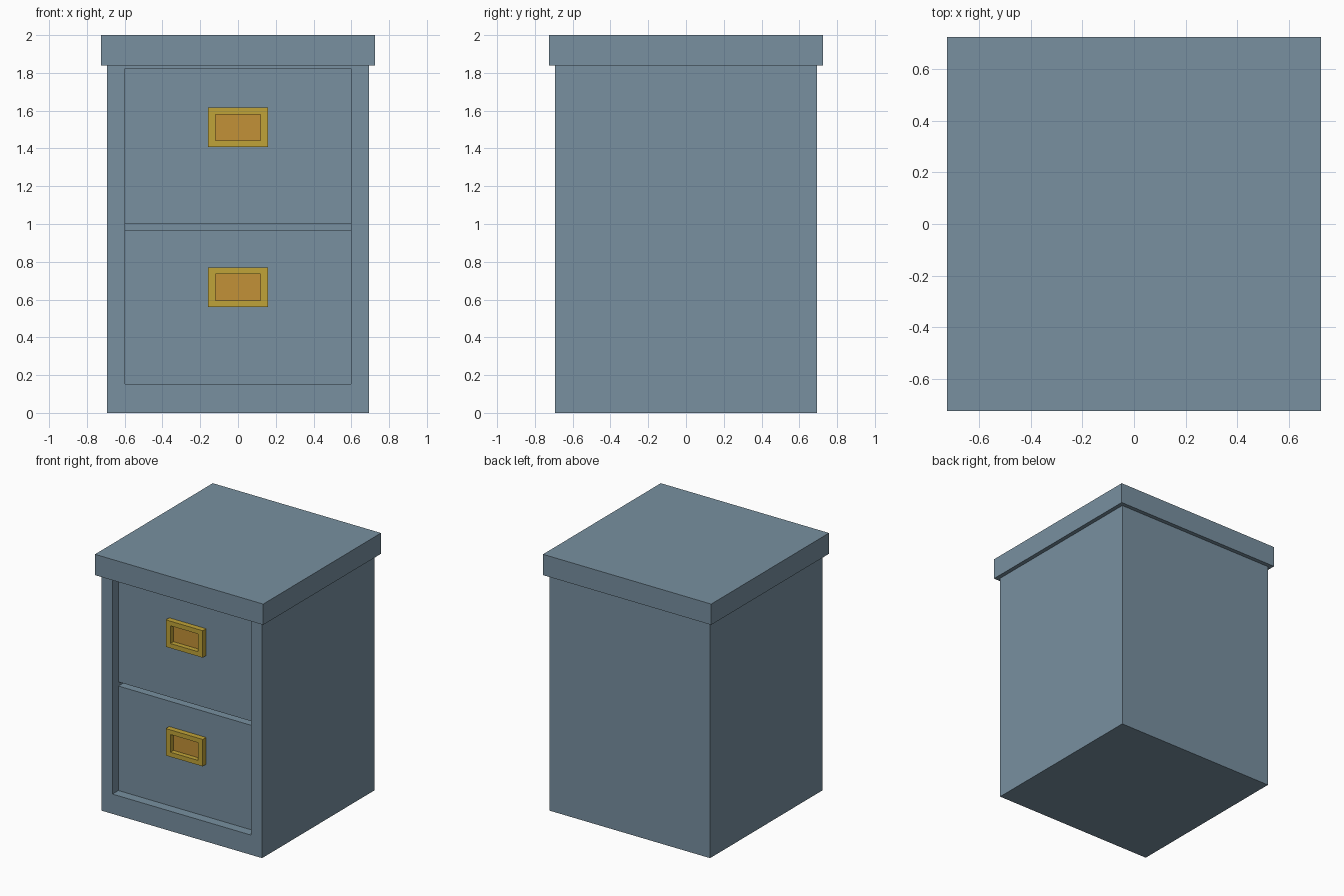
import bpy

if "Cube" in bpy.data.objects:
    bpy.data.objects.remove(bpy.data.objects["Cube"])


def srgb(r, g, b):
    def lin(c):
        c /= 255
        return c / 12.92 if c <= 0.04045 else ((c + 0.055) / 1.055) ** 2.4
    return (lin(r), lin(g), lin(b), 1)


def material(name, rgb):
    m = bpy.data.materials.new(name)
    m.diffuse_color = srgb(*rgb)
    m.use_nodes = True
    m.node_tree.nodes["Principled BSDF"].inputs["Base Color"].default_value = m.diffuse_color
    return m


STEEL = material("blue_grey", (120, 144, 160))
BRASS = material("brass", (192, 164, 56))
INSET = material("amber", (194, 145, 55))


def box(name, x, y, z, mat):
    """Box from (min, max) ranges on each axis."""
    bpy.ops.mesh.primitive_cube_add(size=1, location=[(a + b) / 2 for a, b in (x, y, z)])
    o = bpy.context.object
    o.name = name
    o.scale = [b - a for a, b in (x, y, z)]
    bpy.ops.object.transform_apply(location=True, rotation=False, scale=True)
    o.data.materials.append(mat)
    return o


def cut(target, x, y, z):
    """Boolean a box out of the target and remove the cutter."""
    cutter = box("cutter", x, y, z, target.data.materials[0])
    cutter.hide_render = True
    mod = target.modifiers.new("cut", 'BOOLEAN')
    mod.object = cutter
    mod.solver = 'EXACT'
    bpy.context.view_layer.objects.active = target
    bpy.ops.object.modifier_apply(modifier=mod.name)
    bpy.data.objects.remove(cutter)


B = 0.693        # half width of body
FACE = -0.62     # drawer front plane
BACK = -0.40     # back of the drawer opening

# Cabinet shell with one tall opening, and overhanging top
body = box("cabinet_body", (-B, B), (-B, B), (0, 1.84), STEEL)
cut(body, (-0.597, 0.597), (-1, BACK), (0.154, 1.822))
box("cabinet_top", (-0.725, 0.725), (-0.725, 0.725), (1.838, 2), STEEL)

# Drawers, set back in the opening with a gap between, each with a framed pull
for name, z0, z1, zc in (("lower", 0.154, 0.968, 0.665), ("upper", 1.0, 1.822, 1.512)):
    box(name + "_drawer", (-0.597, 0.597), (FACE, BACK), (z0, z1), STEEL)
    frame = box(name + "_handle_frame", (-0.159, 0.159), (FACE - 0.042, FACE),
                (zc - 0.105, zc + 0.105), BRASS)
    cut(frame, (-0.119, 0.119), (-1, 0), (zc - 0.069, zc + 0.069))
    box(name + "_handle_plate", (-0.119, 0.119), (FACE - 0.004, FACE),
        (zc - 0.069, zc + 0.069), INSET)
